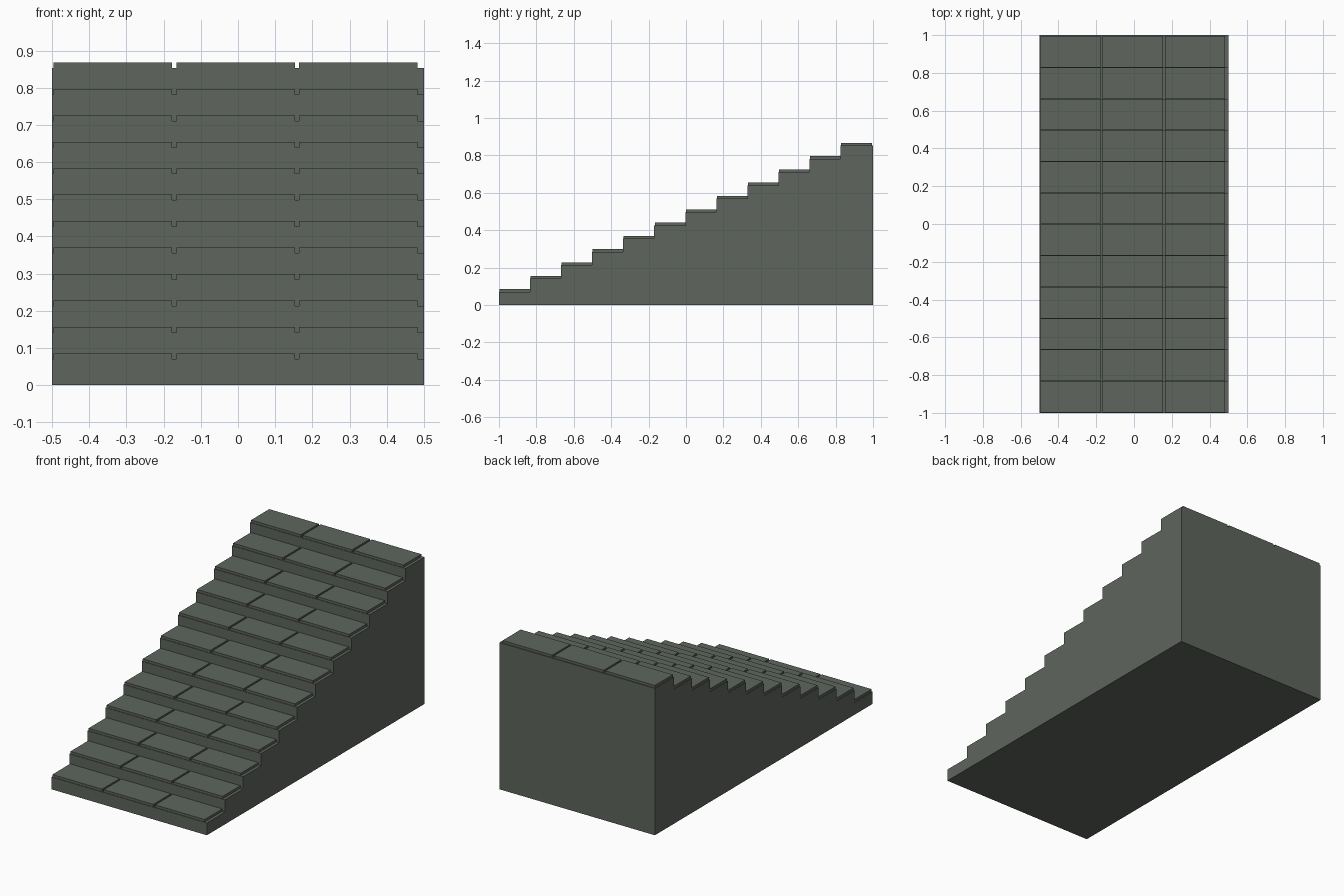
import bpy, bmesh

if "Cube" in bpy.data.objects:
    bpy.data.objects.remove(bpy.data.objects["Cube"])

STEPS, RUN, RISE = 12, 0.166, 0.0711
TILE_H, TILE_W, TILE_PITCH = 0.0145, 0.319, 0.33

stone = bpy.data.materials.new("grey green stone")
stone.diffuse_color = (0.112, 0.130, 0.110, 1)
stone.use_nodes = True
stone.node_tree.nodes["Principled BSDF"].inputs["Base Color"].default_value = stone.diffuse_color


def add_object(name, bm):
    bmesh.ops.recalc_face_normals(bm, faces=bm.faces[:])
    mesh = bpy.data.meshes.new(name)
    bm.to_mesh(mesh)
    bm.free()
    mesh.materials.append(stone)
    obj = bpy.data.objects.new(name, mesh)
    bpy.context.collection.objects.link(obj)
    return obj


# Solid stair body: stepped side profile extruded across the width
profile = [(-1, 0)]
for i in range(STEPS):
    y = -1 + i * RUN
    back = 1 if i == STEPS - 1 else y + RUN
    profile += [(y, (i + 1) * RISE), (back, (i + 1) * RISE)]
profile.append((1, 0))

bm = bmesh.new()
side = bm.faces.new([bm.verts.new((-0.5, y, z)) for y, z in profile])
ext = bmesh.ops.extrude_face_region(bm, geom=[side], use_keep_orig=True)
moved = [v for v in ext["geom"] if isinstance(v, bmesh.types.BMVert)]
bmesh.ops.translate(bm, verts=moved, vec=(1, 0, 0))
add_object("stair_body", bm)

# Three thin tread slabs on every step
for i in range(STEPS):
    bm = bmesh.new()
    for j in range(3):
        x = -0.496 + j * TILE_PITCH + TILE_W / 2
        y = -1 + i * RUN + 0.003 + RUN / 2
        z = (i + 1) * RISE + TILE_H / 2
        cube = bmesh.ops.create_cube(bm, size=1)["verts"]
        bmesh.ops.scale(bm, verts=cube, vec=(TILE_W, RUN, TILE_H))
        bmesh.ops.translate(bm, verts=cube, vec=(x, y, z))
    add_object(f"tread_slabs_{i + 1:02d}", bm)
